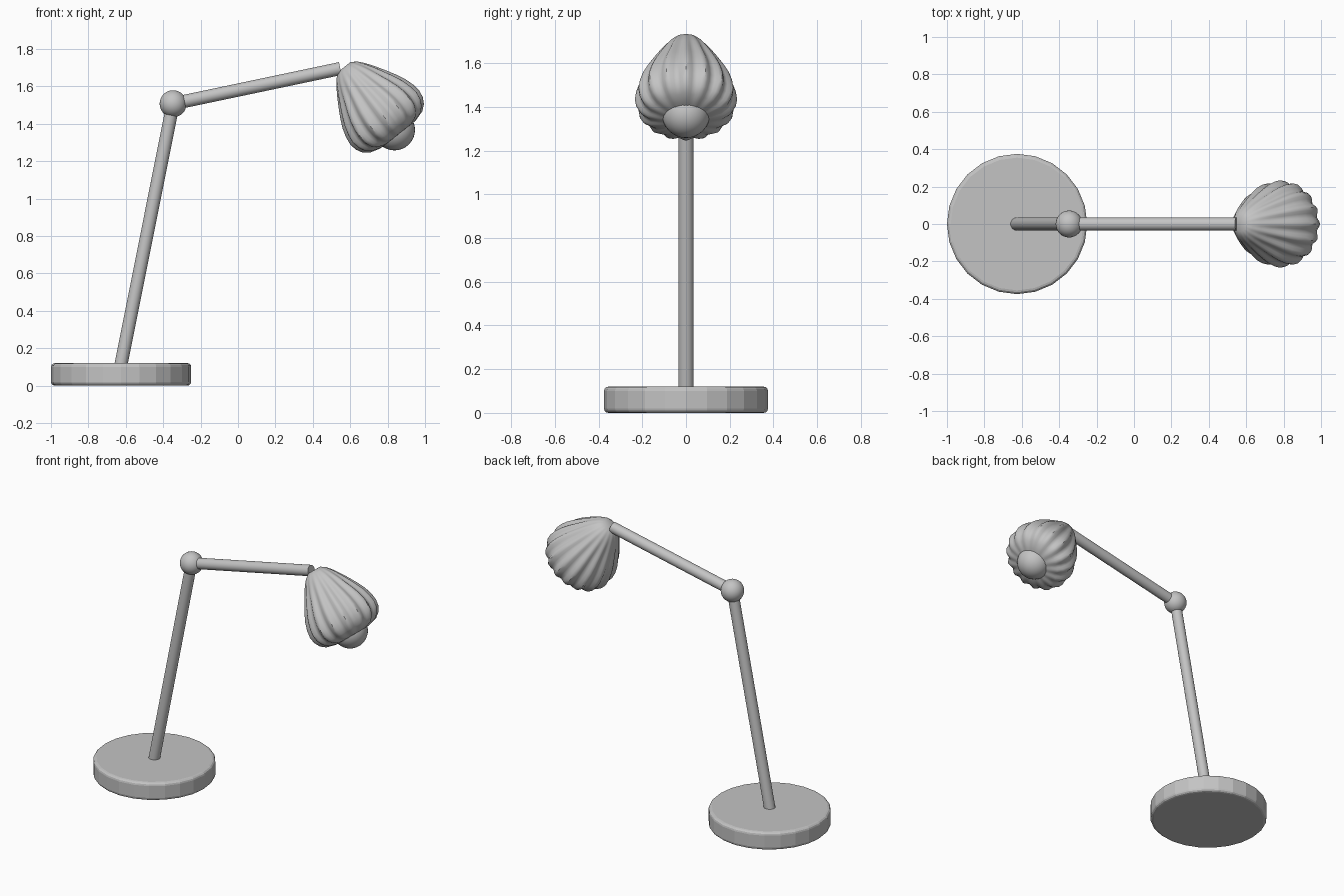
import bpy, bmesh, math
from mathutils import Vector

cube = bpy.data.objects.get("Cube")
if cube:
    bpy.data.objects.remove(cube, do_unlink=True)

grey = bpy.data.materials.new("plain grey")
grey.use_nodes = True
grey.diffuse_color = (0.55, 0.55, 0.55, 1)
grey.node_tree.nodes["Principled BSDF"].inputs["Base Color"].default_value = (0.55, 0.55, 0.55, 1)


def finish(name, smooth=True):
    ob = bpy.context.object
    ob.name = name
    ob.data.materials.append(grey)
    if smooth:
        bpy.ops.object.shade_smooth_by_angle(angle=math.radians(40))
    return ob


def rod(name, start, end, radius):
    a, b = Vector(start), Vector(end)
    bpy.ops.mesh.primitive_cylinder_add(vertices=32, radius=radius, depth=(b - a).length,
                                        location=(a + b) / 2)
    bpy.context.object.rotation_euler = (b - a).to_track_quat("Z", "Y").to_euler()
    return finish(name)


def ball(name, centre, radius):
    bpy.ops.mesh.primitive_uv_sphere_add(segments=32, ring_count=16, radius=radius, location=centre)
    return finish(name)


# Weighted foot with a rounded, faceted edge
bpy.ops.mesh.primitive_cylinder_add(vertices=24, radius=0.375, depth=0.12, location=(-0.625, 0, 0.06))
foot = finish("base", smooth=False)
bevel = foot.modifiers.new("edge", "BEVEL")
bevel.width = 0.02
bevel.segments = 3
bevel.limit_method = "ANGLE"
bevel.angle_limit = math.radians(40)

# Stem, joint and arm
elbow = (-0.347, 0, 1.507)
rod("lower_arm", (-0.636, 0, 0.06), elbow, 0.035)
ball("elbow_joint", elbow, 0.072)
rod("upper_arm", elbow, (0.547, 0, 1.695), 0.035)

# Pleated shade: a closed bell turned about its own tilted axis
# Each profile point is (distance along the axis, radius)
apex = Vector((0.57, 0, 1.705))
axis = Vector((0.62, 0, -0.785)).normalized()
profile = [(0.0, 0.04), (0.02, 0.07), (0.055, 0.098), (0.1, 0.126), (0.15, 0.153), (0.2, 0.18),
           (0.25, 0.203), (0.3, 0.218), (0.345, 0.224), (0.385, 0.218), (0.42, 0.2),
           (0.445, 0.17), (0.46, 0.12), (0.467, 0.06)]
SEGMENTS, PLEATS = 96, 16
bm = bmesh.new()
rings = []
for t, r in profile:
    depth = 0.045 * r * min(1, t / 0.15)
    ring = []
    for i in range(SEGMENTS):
        a = math.tau * i / SEGMENTS
        rr = r + depth * math.cos(PLEATS * a)
        ring.append(bm.verts.new((rr * math.cos(a), rr * math.sin(a), t)))
    rings.append(ring)
for low, high in zip(rings, rings[1:]):
    for i in range(SEGMENTS):
        j = (i + 1) % SEGMENTS
        bm.faces.new((low[i], low[j], high[j], high[i]))
bm.faces.new(rings[0][::-1])
bm.faces.new(rings[-1])
bmesh.ops.recalc_face_normals(bm, faces=bm.faces)
mesh = bpy.data.meshes.new("shade")
bm.to_mesh(mesh)
bm.free()
shade = bpy.data.objects.new("shade", mesh)
bpy.context.collection.objects.link(shade)
shade.location = apex
shade.rotation_euler = axis.to_track_quat("Z", "Y").to_euler()
bpy.ops.object.select_all(action="DESELECT")
shade.select_set(True)
bpy.context.view_layer.objects.active = shade
finish("shade")

# Bulb peeking out of the shade
ball("bulb", apex + axis * 0.43, 0.11)
